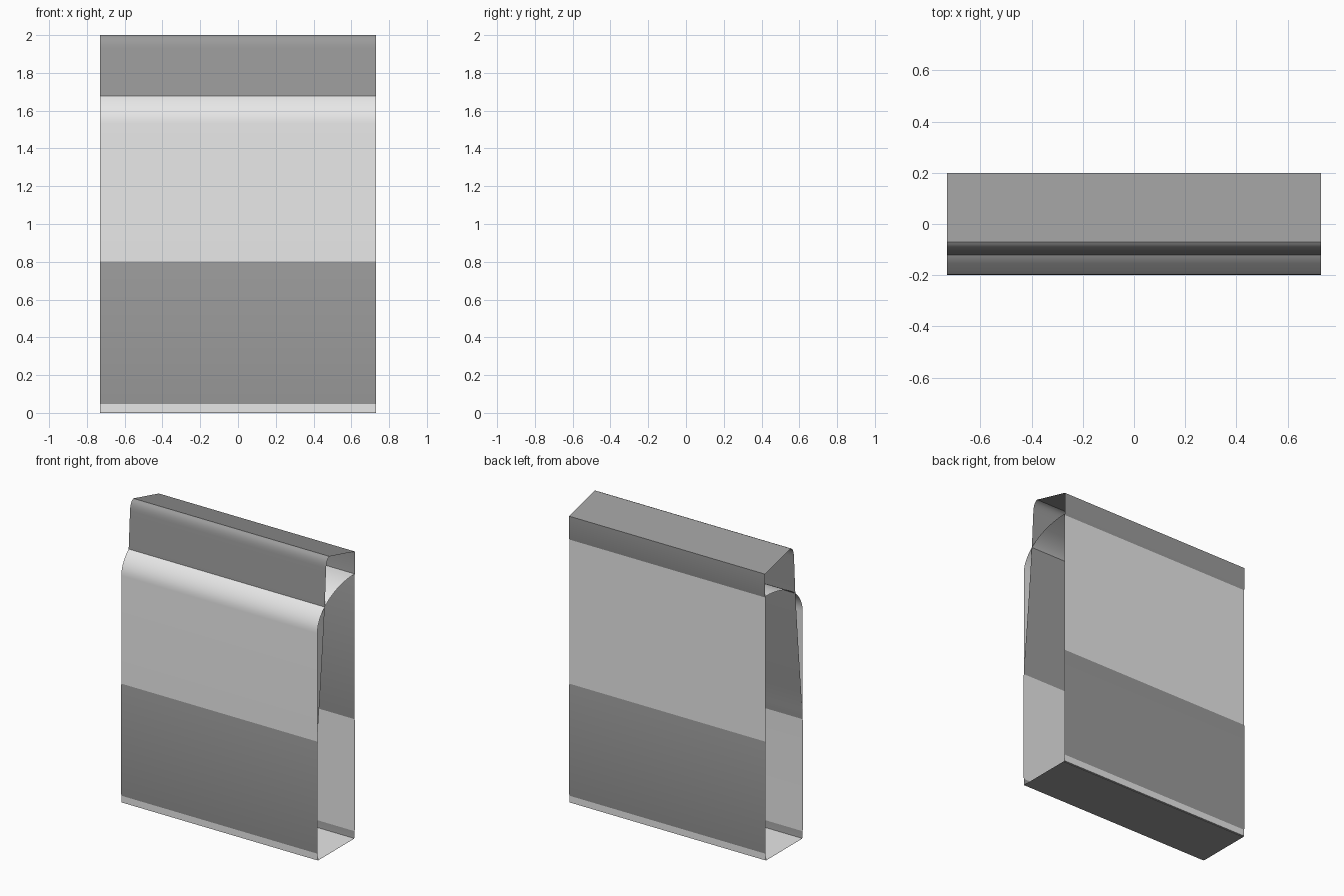
import bpy, bmesh, math

if "Cube" in bpy.data.objects:
    bpy.data.objects.remove(bpy.data.objects["Cube"])

HALF = 0.73   # half the width along x
Y = 0.198     # half depth of the pale sheet


def material(name, v):
    m = bpy.data.materials.new(name)
    m.diffuse_color = (v, v, v, 1)
    m.use_nodes = True
    m.node_tree.nodes["Principled BSDF"].inputs["Base Color"].default_value = m.diffuse_color
    return m


def sleeve(name, profile, mat):
    """Closed (y, z) profile swept along x as a thin open-ended sheet."""
    bm = bmesh.new()
    left = [bm.verts.new((-HALF, y, z)) for y, z in profile]
    right = [bm.verts.new((HALF, y, z)) for y, z in profile]
    n = len(profile)
    for i in range(n):
        j = (i + 1) % n
        bm.faces.new((left[i], right[i], right[j], left[j]))
    bmesh.ops.recalc_face_normals(bm, faces=bm.faces)
    me = bpy.data.meshes.new(name)
    bm.to_mesh(me)
    bm.free()
    me.materials.append(mat)
    ob = bpy.data.objects.new(name, me)
    bpy.context.collection.objects.link(ob)
    bpy.ops.object.select_all(action='DESELECT')
    ob.select_set(True)
    bpy.context.view_layer.objects.active = ob
    bpy.ops.object.shade_smooth_by_angle(angle=math.radians(30))
    return ob


def curve(a, b, c, n):
    """Quadratic curve from a to c, pulled toward b."""
    return [tuple((1-t)**2*p + 2*t*(1-t)*q + t*t*r for p, q, r in zip(a, b, c))
            for t in (i / n for i in range(n + 1))]


pale = material("pale grey", 0.8)
dark = material("mid grey", 0.33)

# Pale sheet: straight walls, front shoulder curving over to the back wall
shoulder = [(Y - 2*Y*math.cos(a), 1.53 + 0.25*math.sin(a))
            for a in (math.pi/2 * i/16 for i in range(17))]
sleeve("pale_sleeve", [(Y, 0.003), (-Y, 0.003)] + shoulder, pale)

# Dark sheet: just outside the pale one below z = 0.8, inside it above,
# leaning back and out through the shoulder to a sloping top
front = [(-0.19, 0), (-0.2, 0.06), (-0.2, 0.79), (-0.195, 0.82)]
lean = curve((-0.195, 0.86), (-0.155, 1.25), (-0.12, 1.68), 6)
top = curve((-0.106, 1.93), (-0.102, 1.99), (-0.07, 2.0), 6)
back = [(0.2, 1.93), (0.2, 1.78), (0.195, 1.76), (0.195, 0.82),
        (0.2, 0.79), (0.2, 0.06), (0.19, 0)]
sleeve("dark_sleeve", front + lean + top + back, dark)
